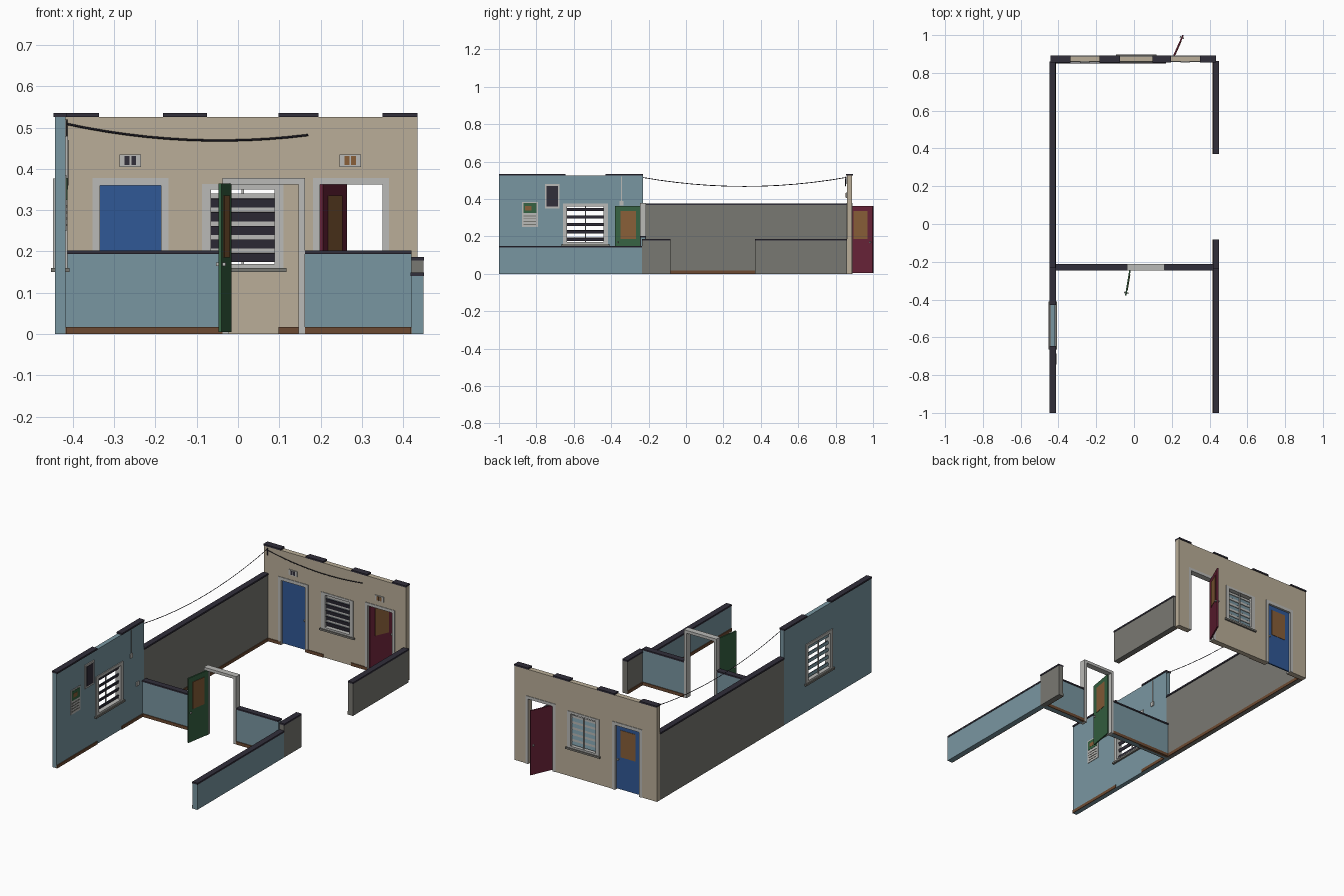
import bpy, bmesh, math
from mathutils import Matrix, Vector

if "Cube" in bpy.data.objects:
    bpy.data.objects.remove(bpy.data.objects["Cube"])


def lin(c):
    c /= 255
    return c / 12.92 if c <= 0.04045 else ((c + 0.055) / 1.055) ** 2.4


MATS = {}
for n, c in dict(wall_blue=(121, 150, 161), tan=(186, 174, 152), charcoal=(49, 46, 58),
                 wall_grey=(121, 120, 114), light_grey=(186, 186, 183), brown=(108, 74, 50),
                 door_blue=(48, 88, 150), door_maroon=(104, 34, 55), door_green=(54, 98, 66),
                 panel_brown=(136, 94, 56)).items():
    m = bpy.data.materials.new(n)
    m.diffuse_color = (lin(c[0]), lin(c[1]), lin(c[2]), 1)
    m.use_nodes = True
    m.node_tree.nodes["Principled BSDF"].inputs["Base Color"].default_value = m.diffuse_color
    MATS[n] = m


def box(name, x, y, z, mat, parent=None, tilt=0):
    """Box from (min, max) ranges, optionally tilted about its own x axis."""
    lo, hi = Vector((x[0], y[0], z[0])), Vector((x[1], y[1], z[1]))
    bm = bmesh.new()
    bmesh.ops.create_cube(bm, size=1, matrix=Matrix.Diagonal((*(hi - lo), 1)))
    me = bpy.data.meshes.new(name)
    bm.to_mesh(me)
    bm.free()
    me.materials.append(MATS[mat])
    ob = bpy.data.objects.new(name, me)
    bpy.context.collection.objects.link(ob)
    ob.location = (lo + hi) / 2
    ob.rotation_euler.x = tilt
    ob.parent = parent
    return ob


def empty(name, loc, rot=0):
    e = bpy.data.objects.new(name, None)
    bpy.context.collection.objects.link(e)
    e.location = loc
    e.rotation_euler.z = rot
    return e


def wire(name, pts, r):
    cu = bpy.data.curves.new(name, 'CURVE')
    cu.dimensions = '3D'
    cu.bevel_depth = r
    cu.bevel_resolution = 0
    cu.use_fill_caps = True
    s = cu.splines.new('POLY')
    s.points.add(len(pts) - 1)
    for p, q in zip(s.points, pts):
        p.co = (*q, 1)
    cu.materials.append(MATS['charcoal'])
    bpy.context.collection.objects.link(bpy.data.objects.new(name, cu))


LX, RX, BY, PY = (-.443, -.418), (.42, .449), (.86, .888), (-.243, -.217)


def grow(r, d):
    return (r[0] - d, r[1] + d)


# back wall: piers between openings, each with a cap and skirting
for p in [(-.443, -.337), (-.182, -.075), (.098, .195), (.35, .435)]:
    box('back_wall_pier', p, BY, (0, .526), 'tan')
    box('back_wall_cap', p, grow(BY, .004), (.526, .535), 'charcoal')
    box('back_skirting', p, (.856, .862), (0, .017), 'brown')
for o, z in [((-.337, -.182), .365), ((-.075, .098), .35), ((.195, .35), .365)]:
    box('back_wall_header', o, BY, (z, .526), 'tan')
box('back_wall_under_window', (-.075, .098), BY, (0, .165), 'tan')

# left wall: tall blue front room, lower grey rear yard
for p in [(-1, -.645), (-.43, -.23)]:
    box('left_wall_pier', LX, p, (0, .526), 'wall_blue')
    box('left_wall_cap', grow(LX, .004), p, (.526, .535), 'charcoal')
    box('left_skirting', (-.42, -.414), p, (0, .017), 'brown')
box('left_wall_header', LX, (-.645, -.43), (.36, .526), 'wall_blue')
box('left_wall_under_window', LX, (-.645, -.43), (0, .165), 'wall_blue')
box('left_rear_wall', LX, (-.23, .86), (0, .368), 'wall_grey')
box('left_rear_cap', grow(LX, .004), (-.23, .86), (.368, .377), 'charcoal')
box('left_rear_skirting', (-.42, -.414), (-.217, .86), (0, .017), 'brown')

# right wall: three low pieces
for n, y, h, m in [('front', (-1, -.235), .14, 'wall_blue'), ('middle', (-.235, -.083), .178, 'wall_grey'),
                   ('rear', (.37, .862), .178, 'wall_grey')]:
    box(f'right_{n}_wall', RX, y, (0, h), m)
    box(f'right_{n}_cap', grow(RX, .002), y, (h, h + .009), 'charcoal')
    box(f'right_{n}_skirting', (.416, .421), y, (0, .017), 'brown')

# low partition with doorway
for x in [(-.418, -.038), (.162, .42)]:
    box('partition_wall', x, PY, (0, .194), 'wall_blue')
    box('partition_cap', x, grow(PY, .004), (.194, .202), 'charcoal')
    box('partition_skirting', x, grow(PY, .004), (0, .017), 'brown')


def door_frame(name, x0, x1, y, top, t):
    for a in (x0, x1 - t):
        box(name + '_post', (a, a + t), y, (0, top), 'light_grey')
    box(name + '_head', (x0 + t, x1 - t), y, (top - t, top), 'light_grey')


door_frame('left_door_frame', -.352, -.168, grow(BY, .003), .378, .018)
door_frame('right_door_frame', .182, .366, grow(BY, .003), .378, .016)
door_frame('partition_door_frame', -.038, .162, grow(PY, .004), .378, .016)


# doors: leaf from hinge along local x, glazed panel on one side, knobs on both
def door(name, loc, deg, w, mat, side):
    e = empty(name + '_hinge', loc, math.radians(deg))
    box(name, (0, w), (-.004, .004), (.005, .364), mat, e)
    box(name + '_panel', (.03, w - .03), sorted((side * .003, side * .006)), (.185, .335), 'panel_brown', e)
    box(name + '_knob', (w - .018, w - .01), (-.012, .012), (.165, .173), 'light_grey', e)


door('blue_door', (-.334, .875, 0), 0, .151, 'door_blue', 1)
door('maroon_door', (.202, .87, 0), 66, .142, 'door_maroon', -1)
door('green_door', (-.02, -.237, 0), -99.5, .143, 'door_green', 1)


# louvre windows: local x along wall, local -y faces the room
def window(name, loc, rot, w, closed):
    e = empty(name + '_origin', loc, rot)
    h, d = w / 2, (-.017, .017)
    for s in (-1, 1):
        box(name + '_jamb', sorted((s * (h - .01), s * (h + .012))), d, (.16, .363 if closed else .377), 'light_grey', e)
    box(name + '_head', (-h, h), d, (.35, .363) if closed else (.36, .377), 'light_grey', e)
    box(name + '_sill', (-h - .02, h + .02), (-.023, .023), (.15, .16), 'wall_grey', e)
    box(name + '_bottom_rail', (-h, h), d, (.16, .17), 'light_grey', e)
    box(name + '_mullion', (-.003, .003), (.006, .012), (.16, .36), 'light_grey', e)
    step = .033 if closed else .04
    half = .011 if closed else .008
    for i in range(5):
        z = .185 + i * step
        box(name + '_slat', (-h, h), (-.003, 0), (z - half, z + half), 'charcoal', e, .2)
        box(name + '_slat_back', (-h, h), (0, .003), (z - half, z + half), 'wall_blue', e, .2)
        if closed:
            box(name + '_slat_bar', (-h, h), (.001, .005), (z + .01, z + .023), 'light_grey', e)


window('back_window', (.0115, .874, 0), 0, .173, True)
window('left_window', (-.4305, -.5375, 0), math.pi / 2, .215, False)

# vent plates above the back doors
for x, m in [(-.2605, 'charcoal'), (.2715, 'panel_brown')]:
    box('vent_plate', (x - .026, x + .026), (.856, .862), (.405, .435), 'light_grey')
    for s in (-1, 1):
        box('vent_hole', (x + s * .008 - .006, x + s * .008 + .006), (.854, .858), (.409, .431), m)

# notices, box and switches on the left wall
box('notice_board', (-.419, -.415), (-.877, -.792), (.25, .385), 'light_grey')
box('notice_picture', (-.416, -.4135), (-.87, -.799), (.325, .378), 'door_green')
box('notice_picture_mark', (-.415, -.4125), (-.86, -.825), (.34, .362), 'panel_brown')
for i in range(4):
    box('notice_line', (-.416, -.4135), (-.868, -.803), (.262 + i * .015, .267 + i * .015), 'wall_grey')
box('meter_frame', (-.419, -.412), (-.755, -.675), (.35, .48), 'light_grey')
box('meter_face', (-.414, -.41), (-.745, -.685), (.36, .47), 'charcoal')
box('conduit', (-.419, -.415), (-.347, -.343), (.38, .52), 'light_grey')
box('light_switch', (-.419, -.413), (-.355, -.335), (.365, .39), 'light_grey')
box('wall_socket', (-.419, -.413), (-.3, -.276), (.19, .212), 'light_grey')

# sagging cables
N = 12
wire('yard_cable', [(-.416, -.23 + 1.085 * t, .515 - .19 * t * (1 - t)) for t in [i / N for i in range(N + 1)]], .002)
wire('wall_cable', [(-.416 + .586 * t, .852, .509 - .027 * t - .1 * t * (1 - t))
                    for t in [i / N for i in range(N + 1)]], .0025)
wire('cable_drop', [(-.416, .855, .52), (-.416, .855, .48)], .0025)
